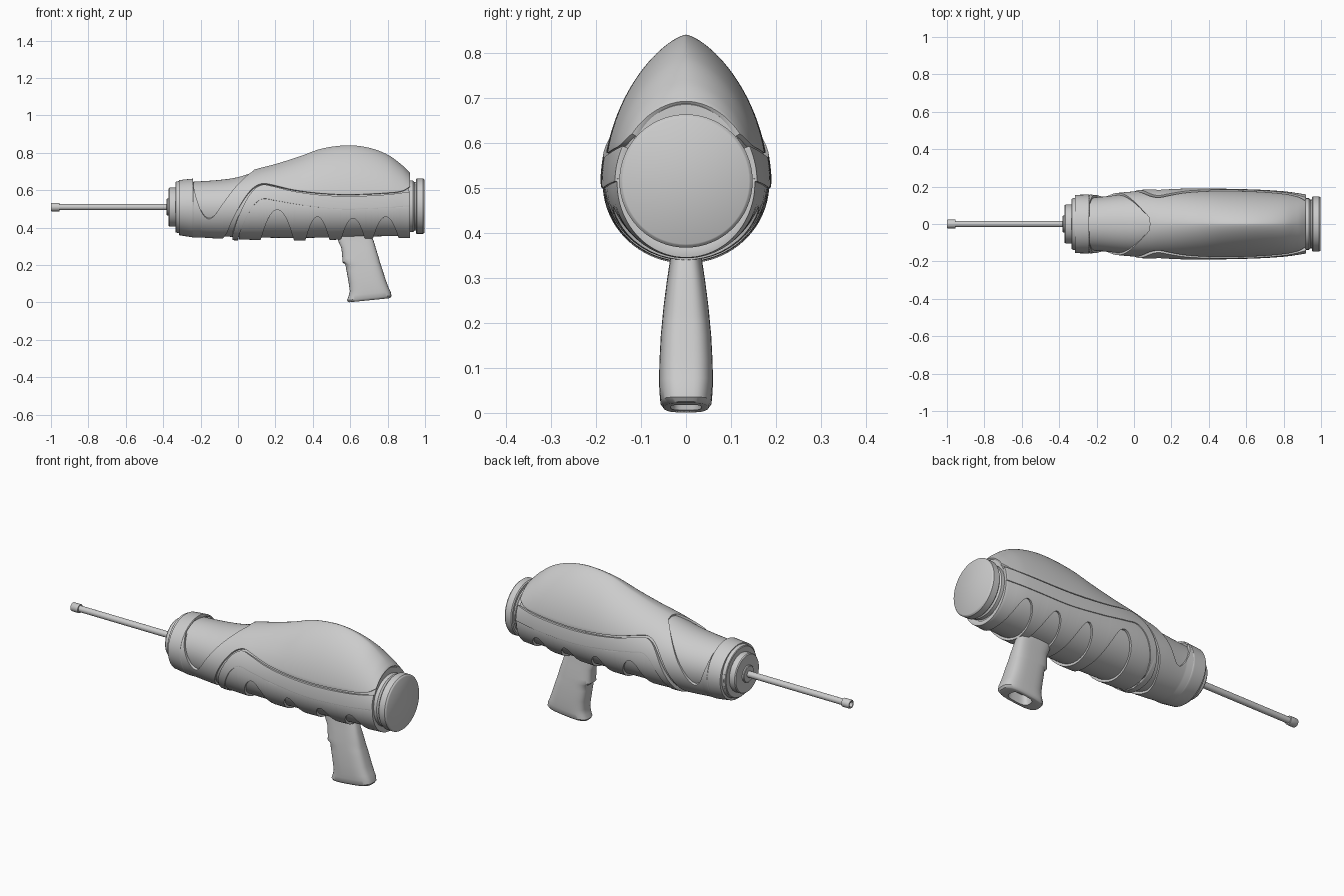
import bpy, bmesh, math

if "Cube" in bpy.data.objects:
    bpy.data.objects.remove(bpy.data.objects["Cube"])

ZC = 0.51  # height of the barrel axis


def curve(pts):
    """Smooth interpolation through (x, value) points."""
    def slope(i):
        a, b = pts[max(i - 1, 0)], pts[min(i + 1, len(pts) - 1)]
        return (b[1] - a[1]) / (b[0] - a[0])

    def f(x):
        x = min(max(x, pts[0][0]), pts[-1][0])
        i = 0
        while i < len(pts) - 2 and x > pts[i + 1][0]:
            i += 1
        (x0, a), (x1, b) = pts[i], pts[i + 1]
        h = x1 - x0
        t = (x - x0) / h
        return ((2*t**3 - 3*t*t + 1) * a + (t**3 - 2*t*t + t) * h * slope(i)
                + (3*t*t - 2*t**3) * b + (t**3 - t*t) * h * slope(i + 1))
    return f


# Core body profiles: top, bottom and half width along x
top = curve([(-.335, .635), (-.24, .645), (-.1, .655), (0, .67), (.1, .702), (.2, .728), (.33, .769),
             (.45, .811), (.59, .828), (.7, .815), (.8, .778), (.88, .72), (.92, .68)])
bottom = curve([(-.335, .38), (-.2, .36), (0, .35), (.3, .345), (.6, .35), (.92, .358)])
width = curve([(-.335, .138), (-.2, .143), (-.05, .158), (.1, .168), (.3, .172), (.6, .168), (.8, .157), (.92, .14)])


def surf(x, phi, d):
    """Point on the body surface pushed out by d; phi 0 = top, pi = bottom."""
    t, b, w = top(x) + d - ZC, ZC - bottom(x) + d, width(x) + d
    c, s = math.cos(phi), max(math.sin(phi), 0)
    if s < 1e-6:
        s = 0
    p = 1 + max(t - .16, 0) * 2.4 if c > 0 else 1
    return (x, w * s ** p, ZC + (t if c > 0 else b) * c)


def phi_at(x, z):
    c = z - ZC
    r = (top(x) if c > 0 else 2 * ZC - bottom(x)) - ZC + .012
    return math.acos(min(max(c / r, -1), 1))


def finish(name, verts, faces, angle=35, recalc=True):
    me = bpy.data.meshes.new(name)
    me.from_pydata(verts, [], faces)
    if recalc:
        bm = bmesh.new()
        bm.from_mesh(me)
        bmesh.ops.recalc_face_normals(bm, faces=bm.faces)
        bm.to_mesh(me)
        bm.free()
    ob = bpy.data.objects.new(name, me)
    bpy.context.collection.objects.link(ob)
    bpy.ops.object.select_all(action='DESELECT')
    bpy.context.view_layer.objects.active = ob
    ob.select_set(True)
    if recalc:
        bpy.ops.object.shade_smooth_by_angle(angle=math.radians(angle))
    return ob


def loft(name, rings):
    n = len(rings[0])
    faces = [(i*n + j, i*n + (j+1) % n, (i+1)*n + (j+1) % n, (i+1)*n + j)
             for i in range(len(rings) - 1) for j in range(n)]
    faces += [tuple(range(n)), tuple(range((len(rings) - 1) * n, len(rings) * n))]
    return finish(name, [v for r in rings for v in r], faces)


def lathe(name, prof, z=ZC, n=64):
    return loft(name, [[(x, r * math.cos(k * math.tau / n), z + r * math.sin(k * math.tau / n))
                        for k in range(n)] for x, r in prof])


def shell(name, xs, upper, lower, offset, rows=24):
    """Raised skin between two edge curves, mirrored, thickened and rounded."""
    xs = sorted(set(round(x, 4) for x in xs))
    verts, m = [], rows + 1
    for x in xs:
        u, l = upper(x), lower(x)
        verts += [surf(x, u + (l - u) * j / rows, offset(x)) for j in range(m)]
    faces = [(i*m + j, (i+1)*m + j, (i+1)*m + j + 1, i*m + j + 1)
             for i in range(len(xs) - 1) for j in range(rows)]
    ob = finish(name, verts, faces, recalc=False)
    mir = ob.modifiers.new("mirror", 'MIRROR')
    mir.use_axis = (False, True, False)
    sol = ob.modifiers.new("thickness", 'SOLIDIFY')
    sol.thickness, sol.offset = .022, -1
    bev = ob.modifiers.new("round", 'BEVEL')
    bev.width, bev.segments, bev.limit_method, bev.angle_limit = .006, 2, 'ANGLE', math.radians(50)
    bpy.ops.object.convert(target='MESH')
    bpy.ops.object.shade_smooth_by_angle(angle=math.radians(40))
    return ob


def span(a, b, n):
    return [a + (b - a) * i / n for i in range(n + 1)]


# Core body
N = 96
rings = []
for x in span(-.325, .915, 90):
    half = [surf(x, math.pi * k / (N // 2), 0) for k in range(N // 2 + 1)]
    rings.append(half + [(a, -b, c) for a, b, c in half[-2:0:-1]])
loft("core_body", rings)

# Hood with front collar and almond-shaped recess on top
v_cut = curve([(-.238, .62), (-.22, .55), (-.19, .475), (-.16, .447), (-.13, .46), (-.08, .53),
               (-.02, .61), (.04, .672), (.08, .703)])
hood_edge = curve([(-.09, .33), (-.06, .37), (-.03, .44), (.03, .55), (.08, .612), (.13, .636), (.18, .63),
                   (.3, .602), (.45, .583), (.6, .577), (.8, .586), (.88, .597), (.92, .62)])
shell("hood", span(-.315, -.24, 10) + span(-.238, .1, 90) + span(.11, .92, 80),
      lambda x: 0 if x < -.239 or x > .082 else phi_at(x, v_cut(x)),
      lambda x: math.pi if x < -.089 else phi_at(x, hood_edge(x)),
      lambda x: .012 + .005 * min(max((-.2 - x) / .04, 0), 1))

# Side band under the hood
band_top = curve([(-.03, .365), (0, .455), (.05, .555), (.09, .605), (.13, .626), (.18, .62), (.3, .592),
                  (.45, .573), (.6, .567), (.8, .576), (.92, .59)])
band_low = curve([(0, .355), (.03, .43), (.08, .52), (.13, .558), (.2, .55), (.35, .525), (.55, .505),
                  (.75, .51), (.92, .52)])
shell("side_band", span(-.03, .2, 60) + span(.21, .92, 60), lambda x: phi_at(x, band_top(x)),
      lambda x: math.pi if x < .001 else phi_at(x, band_low(x) - .006), lambda x: .018, 12)

# Lower shell with arched cutouts between ribs
arches = [(.12, .30, .495), (.36, .49, .458), (.55, .68, .45), (.72, .86, .458)]


def arch_edge(x):
    for a, b, z in arches:
        if a < x < b:
            u = (2 * x - a - b) / (b - a)
            return math.pi - (math.pi - phi_at((a + b) / 2, z)) * max(1 - u * u, 0) ** .6
    return math.pi


cols = span(.006, .92, 60)
for a, b, z in arches:
    cols += [(a + b) / 2 - (b - a) / 2 * math.cos(math.pi * k / 28) for k in range(29)]
shell("lower_shell", cols, lambda x: phi_at(x, band_low(x)), arch_edge, lambda x: .013)

# Front collar, nose ring and barrel with hollow tip
lathe("front_collar", [(-.3, .13), (-.335, .132), (-.332, .136), (-.3, .142), (-.28, .142)][1:])
lathe("nose_ring", [(-.32, .104), (-.366, .104), (-.371, .1), (-.371, .05)])
lathe("nose_boss", [(-.36, .045), (-.378, .045), (-.381, .042), (-.381, .02)], n=40)
lathe("barrel", [(-.36, .0165), (-.955, .0165), (-.955, .023), (-.997, .023), (-1, .021), (-1, .014), (-.96, .013)], n=32)

# Rear neck and end cap
lathe("rear_neck", [(.88, .138), (.935, .138), (.943, .13), (.96, .13)], .514)
lathe("rear_cap", [(.951, .13), (.951, .143), (.956, .148), (.99, .148), (.996, .143), (1, .141)][:5] + [(.998, .14)], .515)


# Pistol grip: stacked rounded sections (z, front x, back x, half depth, tilt)
def grip_ring(z, xf, xb, yh, tilt, n=48, e=.62):
    ring = []
    for k in range(n):
        c, s = math.cos(k * math.tau / n), math.sin(k * math.tau / n)
        x = (xf + xb) / 2 + (xb - xf) / 2 * math.copysign(abs(c) ** e, c)
        ring.append((x, yh * math.copysign(abs(s) ** e, s), z + tilt * (x - .585)))
    return ring


grip = [(.42, .52, .70, .03, 0), (.35, .53, .715, .035, 0), (.33, .535, .725, .037, 0), (.29, .553, .737, .043, 0),
        (.235, .558, .754, .05, 0), (.215, .558, .759, .052, 0), (.203, .574, .763, .053, 0),
        (.17, .58, .773, .056, .02), (.11, .591, .79, .059, .05), (.06, .598, .806, .06, .08),
        (.035, .592, .816, .059, .1), (.012, .583, .821, .057, .1), (.002, .588, .814, .05, .1),
        (0, .595, .806, .046, .1), (0, .645, .765, .034, .1), (.05, .65, .76, .031, .1)]
loft("pistol_grip", [grip_ring(*g) for g in grip])
